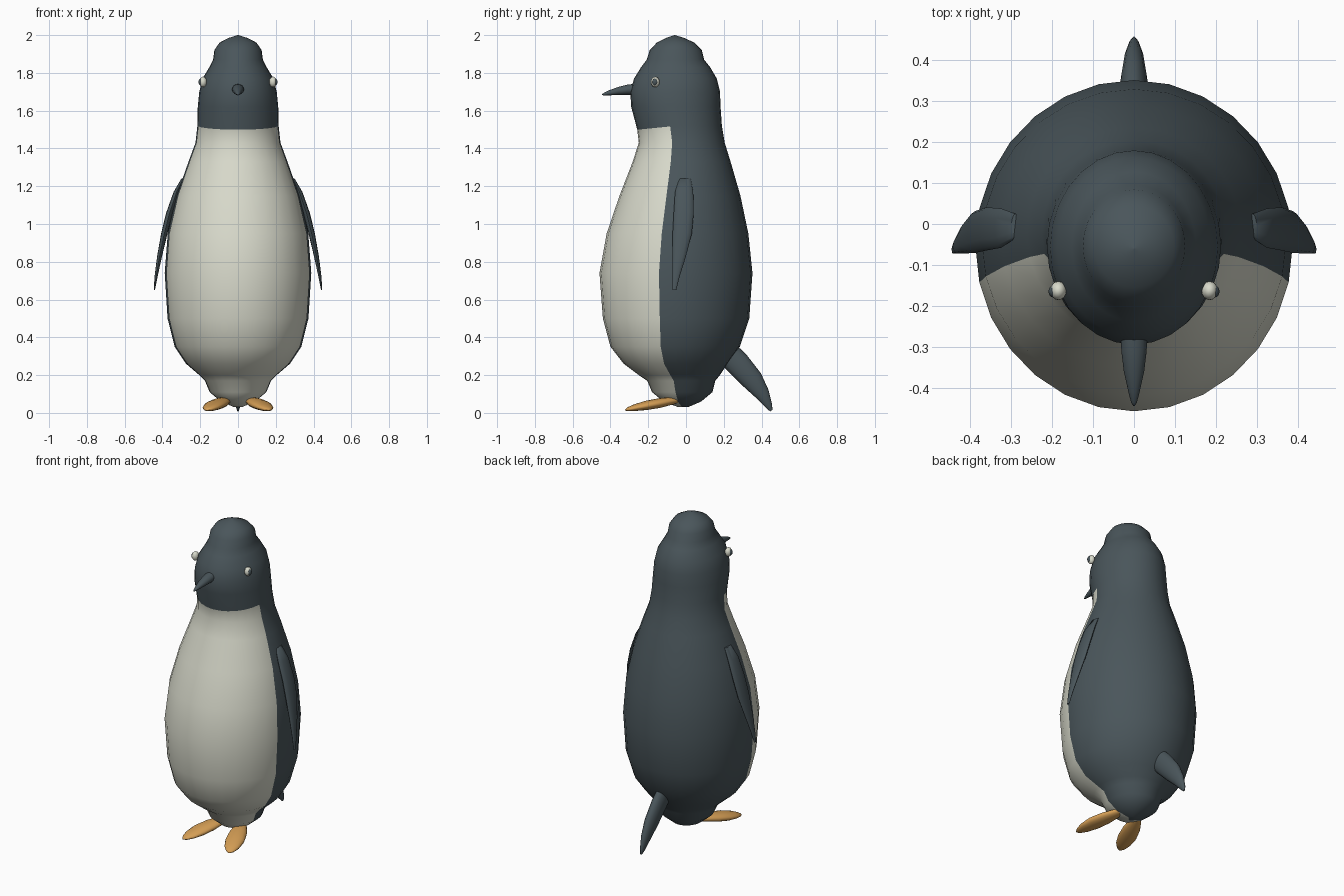
import bpy
import bmesh
from math import cos, sin, pi
from mathutils import Vector

cube = bpy.data.objects.get("Cube")
if cube:
    bpy.data.objects.remove(cube, do_unlink=True)


def material(name, red, green, blue):
    mat = bpy.data.materials.new(name)
    mat.use_nodes = True
    colour = (red, green, blue, 1)
    mat.diffuse_color = colour
    mat.node_tree.nodes["Principled BSDF"].inputs["Base Color"].default_value = colour
    return mat


slate = material("slate feathers", .068, .092, .104)
cream = material("cream feathers", .69, .70, .60)
orange = material("orange feet", .66, .34, .09)


def finish(name, bm, materials, angle=60):
    """Turn a bmesh into a smooth shaded object."""
    bmesh.ops.recalc_face_normals(bm, faces=bm.faces)
    mesh = bpy.data.meshes.new(name)
    bm.to_mesh(mesh)
    bm.free()
    obj = bpy.data.objects.new(name, mesh)
    bpy.context.collection.objects.link(obj)
    for mat in materials:
        mesh.materials.append(mat)
    bpy.ops.object.select_all(action="DESELECT")
    obj.select_set(True)
    bpy.context.view_layer.objects.active = obj
    bpy.ops.object.shade_smooth_by_angle(angle=angle * pi / 180)
    return obj


def loft(sections, u, v, sides):
    """Skin elliptical sections (centre, radius along u, radius along v)."""
    bm = bmesh.new()
    u, v = Vector(u).normalized(), Vector(v).normalized()
    rings = []
    for centre, ru, rv in sections:
        angles = [2 * pi * i / sides for i in range(sides)]
        rings.append([bm.verts.new(Vector(centre) + u * ru * cos(a) + v * rv * sin(a))
                      for a in angles])
    for low, high in zip(rings, rings[1:]):
        for i in range(sides):
            j = (i + 1) % sides
            bm.faces.new((low[i], low[j], high[j], high[i]))
    bm.faces.new(rings[0])
    bm.faces.new(rings[-1])
    return bm


def mirrored(name, build, materials):
    """Build a part on the left and its reflection on the right."""
    for side, label in ((1, "left_"), (-1, "right_")):
        bm = build()
        bmesh.ops.scale(bm, vec=(side, 1, 1), verts=bm.verts)
        finish(label + name, bm, materials)


# Body and head: height, front edge, back edge, half width
NECK = 1.52
profile = [
    (.03, -.04, .01, .02), (.06, -.12, .08, .09), (.11, -.18, .14, .15),
    (.17, -.205, .155, .175), (.2, -.25, .18, .205), (.26, -.33, .22, .275),
    (.35, -.4, .285, .335), (.5, -.44, .335, .373), (.74, -.458, .352, .388),
    (.95, -.42, .33, .372), (1.15, -.352, .288, .325), (1.33, -.282, .236, .262),
    (1.43, -.25, .205, .225), (NECK, -.258, .19, .215), (1.62, -.29, .183, .213),
    (1.7, -.295, .18, .205), (1.77, -.275, .163, .188), (1.83, -.238, .128, .152),
    (1.87, -.208, .096, .132), (1.92, -.192, .084, .125), (1.96, -.155, .045, .098),
    (1.985, -.105, -.01, .05), (2, -.062, -.058, .002)]
sections = [((0, (f + b) / 2, z), w, (b - f) / 2) for z, f, b, w in profile]
SIDES = 28
body = loft(sections, (1, 0, 0), (0, 1, 0), SIDES)

# Cream front: every face ahead of the side seam and under the neck line
body.faces.ensure_lookup_table()
neck_row = [row[0] for row in profile].index(NECK)
for index in range(neck_row * SIDES):
    if SIDES / 2 < index % SIDES < SIDES - 1:
        body.faces[index].material_index = 1
body.faces[-2].material_index = 0

# Neck line dips toward the throat
body.verts.ensure_lookup_table()
for vert in body.verts[neck_row * SIDES:(neck_row + 1) * SIDES]:
    vert.co.z += .1 * min(vert.co.y + .05, 0)
finish("body", body, [slate, cream])

# Beak
beak = [((0, -.25, 1.714), .033, .03), ((0, -.31, 1.711), .031, .027),
        ((0, -.36, 1.704), .025, .021), ((0, -.41, 1.694), .014, .013),
        ((0, -.437, 1.687), .007, .006), ((0, -.445, 1.685), .002, .002)]
finish("beak", loft(beak, (1, 0, 0), (0, 0, 1), 16), [slate])

# Tail
tail = [((0, .19, .345), .036, .065), ((0, .27, .265), .036, .066),
        ((0, .35, .175), .033, .058), ((0, .405, .1), .024, .039),
        ((0, .438, .04), .013, .02), ((0, .452, .012), .004, .008)]
finish("tail", loft(tail, (1, 0, 0), (0, .8, .6), 16), [slate])

# Flippers
flipper = [((.29, -.005, 1.24), .01, .03), ((.325, -.01, 1.17), .016, .048),
           ((.362, -.012, 1.06), .018, .053), ((.39, -.02, .95), .017, .051),
           ((.415, -.036, .83), .013, .036), ((.434, -.053, .72), .008, .019),
           ((.443, -.062, .65), .003, .01)]
mirrored("flipper", lambda: loft(flipper, (1, 0, 0), (0, 1, 0), 12), [slate])

# Feet
foot = [((.05, -.02, .07), .015, .008), ((.07, -.07, .064), .035, .02),
        ((.098, -.14, .052), .052, .026), ((.125, -.21, .04), .056, .025),
        ((.146, -.27, .028), .044, .018), ((.158, -.305, .02), .025, .011),
        ((.163, -.32, .016), .008, .004)]
mirrored("foot", lambda: loft(foot, (.93, .36, 0), (0, 0, 1), 16), [orange])


# Eyes and pupils
def ball(centre, radii):
    bm = bmesh.new()
    bmesh.ops.create_uvsphere(bm, u_segments=16, v_segments=10, radius=1)
    bmesh.ops.scale(bm, vec=radii, verts=bm.verts)
    bmesh.ops.translate(bm, vec=centre, verts=bm.verts)
    return bm


mirrored("eye", lambda: ball((.185, -.163, 1.752), (.02, .023, .028)), [cream])
mirrored("pupil", lambda: ball((.199, -.165, 1.752), (.01, .014, .018)), [slate])
